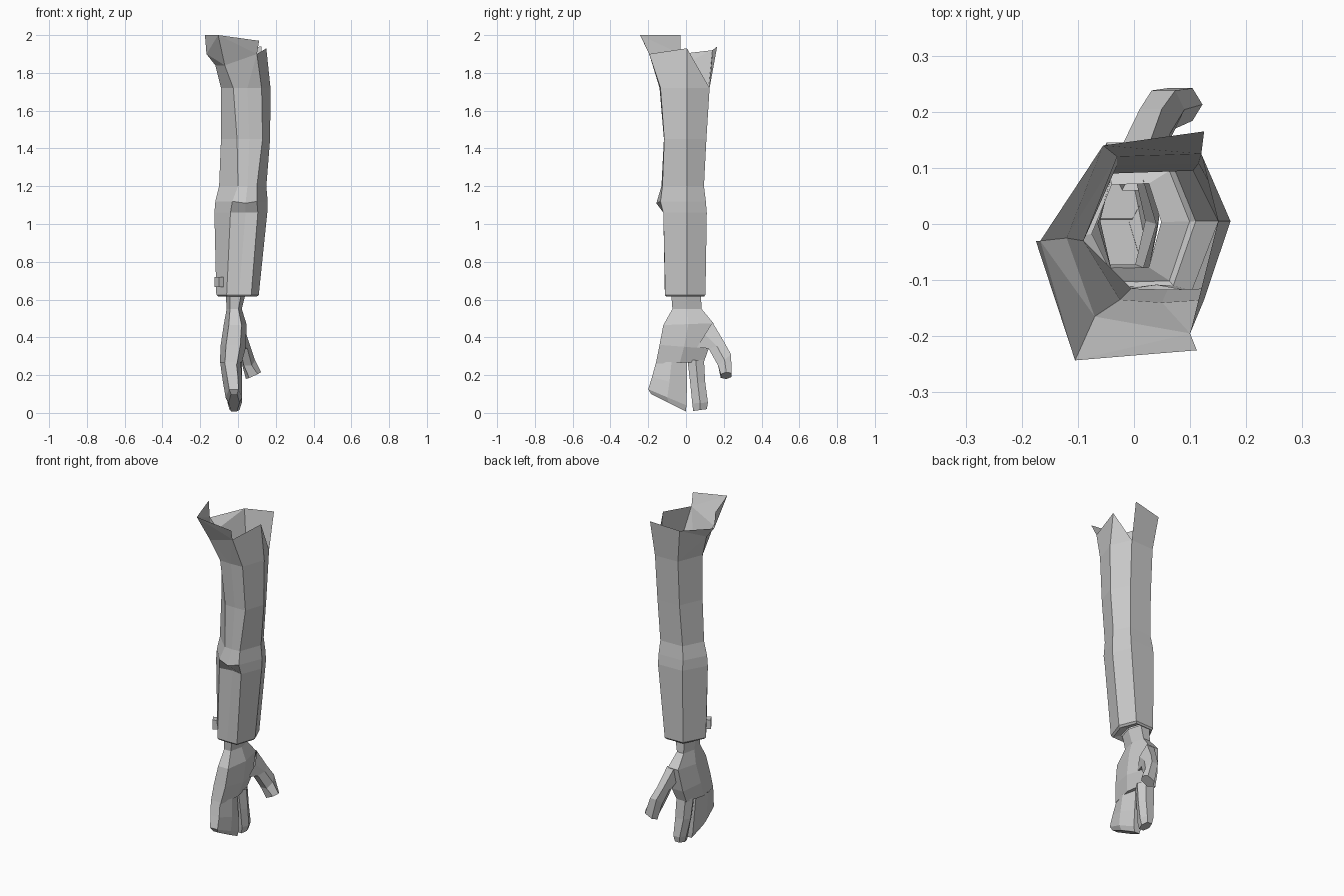
import bpy, bmesh
from mathutils import Matrix, Vector

cube = bpy.data.objects.get("Cube")
if cube:
    bpy.data.objects.remove(cube)

grey = bpy.data.materials.new("plain_grey")
grey.use_nodes = True
tone = (0.6, 0.6, 0.6, 1)
grey.diffuse_color = tone
grey.node_tree.nodes["Principled BSDF"].inputs["Base Color"].default_value = tone


def finish(bm, name):
    bmesh.ops.recalc_face_normals(bm, faces=bm.faces)
    mesh = bpy.data.meshes.new(name)
    bm.to_mesh(mesh)
    bm.free()
    mesh.materials.append(grey)
    obj = bpy.data.objects.new(name, mesh)
    bpy.context.collection.objects.link(obj)
    return obj


def loft(bm, rings, cap=False):
    """Skin a list of point rings and return their vertices."""
    rows = [[bm.verts.new(p) for p in ring] for ring in rings]
    for a, b in zip(rows, rows[1:]):
        n = len(a)
        for i in range(n):
            j = (i + 1) % n
            bm.faces.new((a[i], a[j], b[j], b[i]))
    if cap:
        bm.faces.new(rows[-1])
    return rows


def slab(y0, y1, z0, z1, x0, x1, tilt=0):
    """Six-sided section, long in y; z runs from z0 at y0 to z1 at y1."""
    w, ym, zm = (x1 - x0) * 0.22, (y0 + y1) / 2, (z0 + z1) / 2
    pts = [(x0 + w, y0, z0), (x1 - w, y0, z0), (x1, ym, zm),
           (x1 - w, y1, z1), (x0 + w, y1, z1), (x0, ym, zm)]
    xm = (x0 + x1) / 2
    return [(x, y, z + tilt * (x - xm)) for x, y, z in pts]


def flat(z, *xy):
    return [(x, y, z) for x, y in xy]


# Sleeve: corners run left, front-left, front-middle, front-right, right, back-right, back-left
upper = flat(1.72, (-.09, -.03), (-.025, -.135), (.05, -.14), (.125, -.135),
             (.172, .005), (.12, .125), (-.03, .12))
biceps = flat(1.45, (-.09, -.03), (-.005, -.115), (.06, -.117), (.13, -.115),
              (.17, .005), (.115, .108), (-.03, .105))
elbow_top = flat(1.2, (-.1, -.03), (0, -.125), (.05, -.13), (.1, -.125),
                 (.15, .005), (.105, .095), (-.04, .09))
fold = flat(1.12, (-.12, -.03), (-.03, -.135), (.04, -.157), (.1, -.135),
            (.157, .005), (.11, .105), (-.05, .1))
under_fold = flat(1.06, (-.125, -.03), (-.04, -.12), (.04, -.108), (.105, -.12),
                  (.155, .005), (.11, .11), (-.05, .105))
cuff = flat(.625, (-.115, -.025), (-.06, -.11), (.005, -.112), (.07, -.11),
            (.11, .005), (.07, .103), (-.05, .1))
hem = [(x * .9, y * .92, .615) for x, y, z in cuff]
inner = [(x * .55 - .012, y * .7, .63) for x, y, z in cuff]
fold[2] = (.04, -.157, 1.11)

bm = bmesh.new()
rows = loft(bm, [upper, biceps, elbow_top, fold, under_fold, cuff, hem, inner])
L, FL, FM, FR, R, BR, BL = rows[0]

# Torn shoulder rim: each panel ends at its own height
v = bm.verts.new
L1, FL1, FR1 = v((-.12, -.025, 1.84)), v((-.07, -.165, 1.84)), v((.1, -.195, 1.9))
L2, R1 = v((-.167, -.03, 1.9)), v((.15, .005, 1.93))
BR1, BL1 = v((.125, .165, 1.94)), v((-.055, .14, 1.92))
L3, FL3, FR3 = v((-.175, -.03, 2)), v((-.105, -.243, 2)), v((.112, -.225, 1.97))
for face in [(L, FL, FL1, L1), (FL, FM, FL1), (FM, FR1, FL1), (FM, FR, FR1),
             (FR, R, R1, FR1), (R, BR, R1), (BR, BL, BL1, BR1),
             (BL, L, L1), (BL, L1, BL1), (L1, L2, BL1),
             (L1, FL1, L2), (L2, FL1, FL3), (L2, FL3, L3), (FL1, FR1, FL3), (FR1, FR3, FL3)]:
    bm.faces.new(face)
finish(bm, "sleeve")

# Cuff button block
bm = bmesh.new()
bmesh.ops.create_cube(bm, size=1)
bmesh.ops.scale(bm, vec=(.034, .045, .055), verts=bm.verts)
bmesh.ops.rotate(bm, matrix=Matrix.Rotation(.55, 3, "Z"), verts=bm.verts)
bmesh.ops.translate(bm, vec=Vector((-.097, -.072, .693)), verts=bm.verts)
finish(bm, "cuff_block")

# Wrist and palm
bm = bmesh.new()
loft(bm, [slab(-.078, .078, .63, .63, -.065, .04),
          slab(-.072, .083, .55, .55, -.06, .02),
          slab(-.12, .145, .465, .475, -.075, .045),
          slab(-.14, .12, .36, .34, -.093, .042),
          slab(-.16, .095, .26, .27, -.095, .02)], cap=True)
finish(bm, "palm")

# Joined fingers
bm = bmesh.new()
loft(bm, [slab(-.158, .005, .27, .27, -.095, .015),
          slab(-.18, .005, .19, .14, -.08, .022),
          slab(-.2, .002, .125, .04, -.066, .022),
          slab(-.185, 0, .1, .008, -.05, .008)], cap=True)
finish(bm, "joined_fingers")

# Index finger
bm = bmesh.new()
loft(bm, [slab(.008, .095, .28, .28, -.085, .02),
          slab(.022, .102, .16, .16, -.075, .022),
          slab(.033, .116, .05, .055, -.055, .02),
          slab(.038, .11, .01, .02, -.045, .008)], cap=True)
finish(bm, "index_finger")

# Thumb
bm = bmesh.new()
loft(bm, [slab(.06, .14, .35, .48, -.04, .045),
          slab(.12, .205, .34, .37, -.005, .065),
          slab(.17, .238, .25, .31, .015, .09),
          slab(.184, .242, .195, .2, .042, .122, .45)], cap=True)
finish(bm, "thumb")
